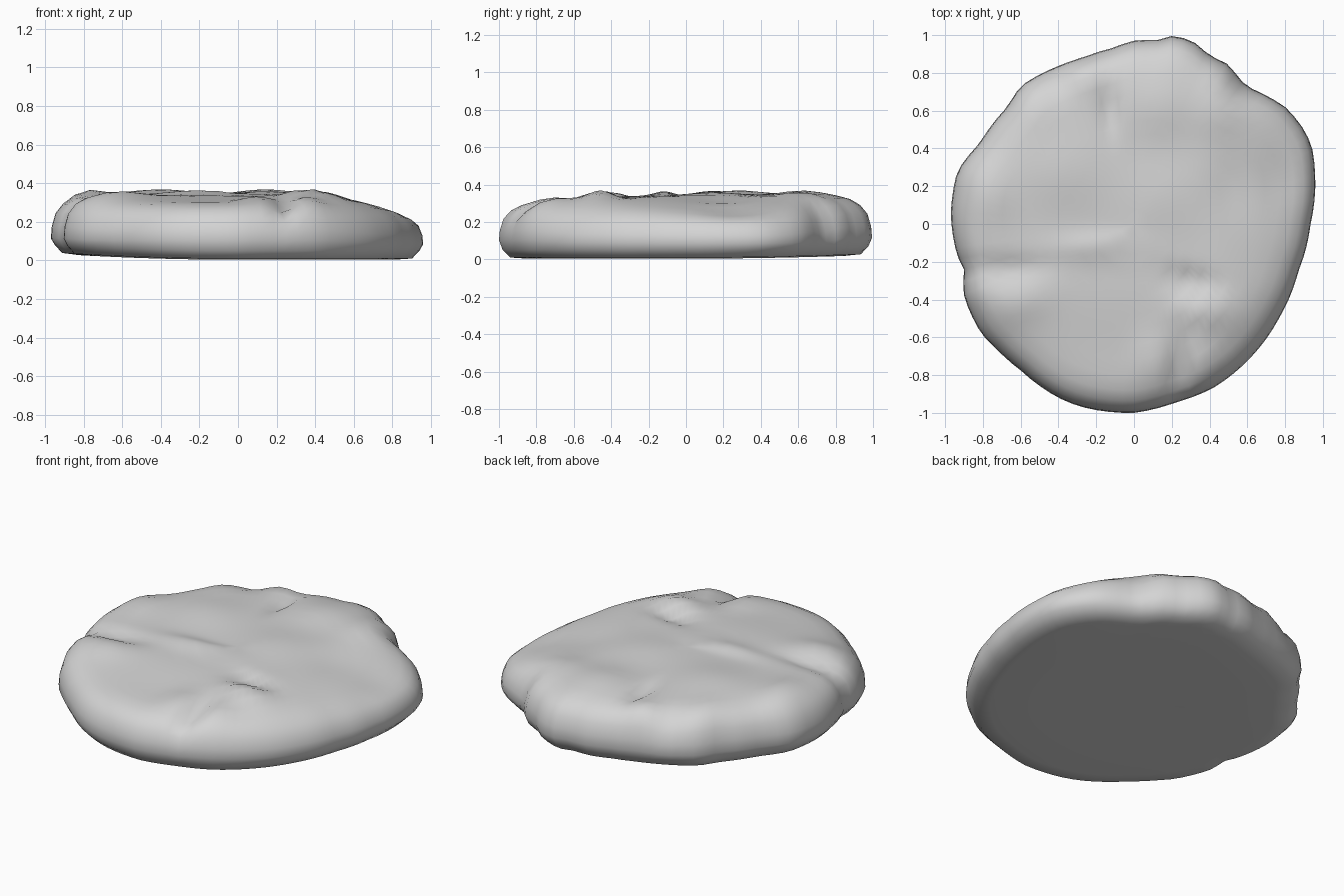
import bpy
import bmesh
from math import sin, cos, pi, exp, atan2, hypot

cube = bpy.data.objects.get("Cube")
if cube:
    bpy.data.objects.remove(cube, do_unlink=True)

SEGMENTS = 96

# Outline corners, counter-clockwise from +x
OUTLINE = [(.935, 0), (.96, .21), (.94, .42), (.88, .53), (.8, .62), (.7, .68), (.59, .73),
           (.49, .85), (.4, .89), (.33, .955), (.22, 1), (.13, .975), (0, .97), (-.12, .93),
           (-.26, .885), (-.39, .84), (-.6, .73), (-.67, .62), (-.815, .43), (-.935, .28),
           (-.97, .05), (-.935, -.17), (-.9, -.24), (-.9, -.385), (-.805, -.585),
           (-.725, -.665), (-.6, -.775), (-.4, -.92), (-.29, -.965), (0, -1), (.22, -.945),
           (.425, -.865), (.61, -.715), (.77, -.495), (.87, -.25)]

# Lumps and dents on the top: x, y, height, x spread, y spread
LUMPS = [(.36, -.46, .04, .15, .09), (.3, -.31, -.04, .14, .06),
         (.24, -.8, -.06, .04, .13), (.1, -.72, .025, .1, .12),
         (.36, -.72, .025, .08, .12), (-.62, -.42, .025, .16, .1),
         (-.68, -.24, -.035, .17, .06), (-.13, .62, -.04, .04, .12),
         (-.26, .8, .03, .08, .08), (-.42, .78, -.03, .06, .07),
         (.14, .62, .03, .2, .16), (-.58, .6, .02, .12, .12),
         (.78, .25, -.025, .12, .2), (.52, .2, -.02, .1, .2),
         (-.2, -.12, .025, .22, .07), (-.4, .28, .03, .25, .22),
         (-.78, .15, .03, .1, .16), (.15, .15, .02, .2, .2),
         (.45, .6, .02, .12, .12), (.6, .75, -.04, .08, .08)]

# Rounded section from the rim inwards: radius share, height share
TOP_SECTION = [(1, .34), (.995, .52), (.975, .72), (.935, .86), (.88, .95), (.8, .99)]
TOP_SECTION += [(.08 * k, 1) for k in range(9, 0, -1)]
BASE_SECTION = [(.3, .008), (.6, .006), (.85, .004), (.94, .01), (.98, .05)]

POLAR = [(atan2(y, x) % (2 * pi), hypot(x, y)) for x, y in OUTLINE]
POLAR.append((2 * pi, POLAR[0][1]))


def smoothstep(a, b, value):
    t = min(1, max(0, (value - a) / (b - a)))
    return t * t * (3 - 2 * t)


def outline_radius(angle):
    """Radius between the two nearest outline corners."""
    for (a, r), (b, s) in zip(POLAR, POLAR[1:]):
        if a <= angle <= b:
            return r + (s - r) * (angle - a) / (b - a)


def top_height(x, y):
    z = .338 - .085 * smoothstep(.4, .95, x) - .035 * smoothstep(.3, .8, -y)
    for cx, cy, h, sx, sy in LUMPS:
        z += h * exp(-((x - cx) / sx) ** 2 - ((y - cy) / sy) ** 2)
    return z


def base_lift(x, y):
    return .035 * max(0, -x) ** 2 + .02 * max(0, y) ** 2


def ring(bm, share, height):
    verts = []
    for k in range(SEGMENTS):
        angle = 2 * pi * k / SEGMENTS
        r = outline_radius(angle) * share
        x, y = r * cos(angle), r * sin(angle)
        verts.append(bm.verts.new((x, y, height(x, y))))
    return verts


# Lumpy flattened body, lofted from the base centre to the top centre
bm = bmesh.new()
rings = [ring(bm, s, lambda x, y: z + base_lift(x, y)) for s, z in BASE_SECTION]
rings += [ring(bm, s, lambda x, y: f * top_height(x, y)) for s, f in TOP_SECTION]
base_centre = bm.verts.new((0, 0, .01))
top_centre = bm.verts.new((0, 0, top_height(0, 0)))
for k in range(SEGMENTS):
    n = (k + 1) % SEGMENTS
    for low, high in zip(rings, rings[1:]):
        bm.faces.new((low[k], low[n], high[n], high[k]))
    bm.faces.new((base_centre, rings[0][n], rings[0][k]))
    bm.faces.new((top_centre, rings[-1][k], rings[-1][n]))
bmesh.ops.recalc_face_normals(bm, faces=bm.faces)
for face in bm.faces:
    face.smooth = True

mesh = bpy.data.meshes.new("lumpy_disc")
bm.to_mesh(mesh)
bm.free()
disc = bpy.data.objects.new("lumpy_disc", mesh)
bpy.context.collection.objects.link(disc)

# Plain pale grey
grey = bpy.data.materials.new("pale_grey")
grey.use_nodes = True
colour = (.66, .66, .66, 1)
grey.diffuse_color = colour
grey.node_tree.nodes["Principled BSDF"].inputs["Base Color"].default_value = colour
mesh.materials.append(grey)
